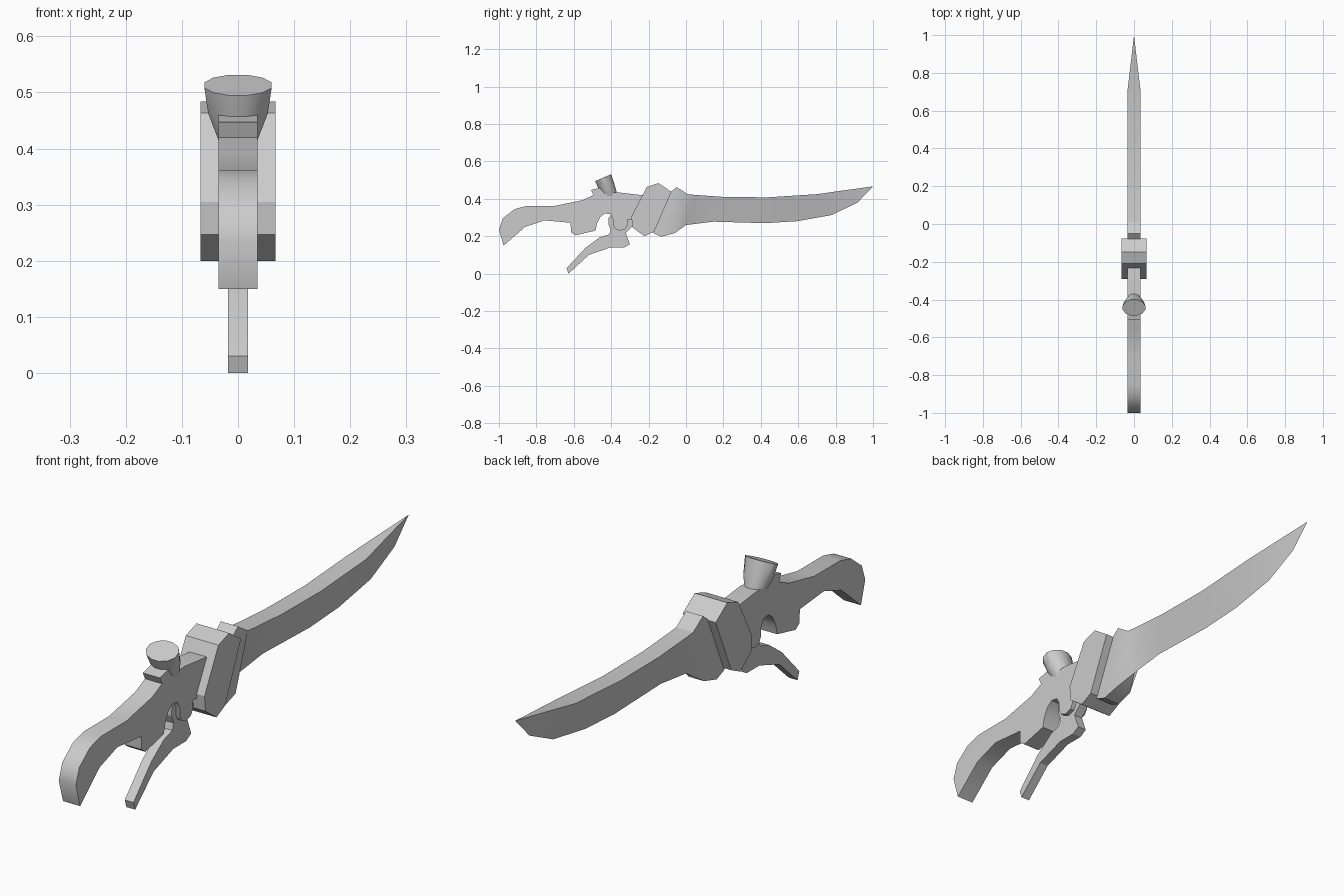
import bpy, bmesh
from math import cos, sin, pi, radians

cube = bpy.data.objects.get("Cube")
if cube:
    bpy.data.objects.remove(cube, do_unlink=True)

GREY = (0.6, 0.6, 0.6, 1.0)
metal = bpy.data.materials.new("plain_grey")
metal.use_nodes = True
metal.diffuse_color = GREY
metal.node_tree.nodes["Principled BSDF"].inputs["Base Color"].default_value = GREY


def finish(name, bm, angle=35):
    bmesh.ops.remove_doubles(bm, verts=bm.verts, dist=0.0001)
    bmesh.ops.recalc_face_normals(bm, faces=bm.faces)
    mesh = bpy.data.meshes.new(name)
    bm.to_mesh(mesh)
    bm.free()
    mesh.materials.append(metal)
    obj = bpy.data.objects.new(name, mesh)
    bpy.context.collection.objects.link(obj)
    bpy.ops.object.select_all(action="DESELECT")
    obj.select_set(True)
    bpy.context.view_layer.objects.active = obj
    bpy.ops.object.shade_smooth_by_angle(angle=radians(angle))
    return obj


def slab(name, outline, half, angle=35):
    """Extrude a (y, z) side outline to both sides of the centre plane."""
    bm = bmesh.new()
    face = bm.faces.new([bm.verts.new((-half, y, z)) for y, z in outline])
    new = bmesh.ops.extrude_face_region(bm, geom=[face])["geom"]
    verts = [g for g in new if isinstance(g, bmesh.types.BMVert)]
    bmesh.ops.translate(bm, verts=verts, vec=(2 * half, 0, 0))
    bmesh.ops.triangulate(bm, faces=[f for f in bm.faces if len(f.verts) > 4])
    return finish(name, bm, angle)


def loft(name, rings, angle=35):
    """Skin a list of equal-length rings and cap both ends."""
    bm = bmesh.new()
    loops = [[bm.verts.new(p) for p in ring] for ring in rings]
    for a, b in zip(loops, loops[1:]):
        for i in range(len(a)):
            j = (i + 1) % len(a)
            bm.faces.new((a[i], a[j], b[j], b[i]))
    bm.faces.new(loops[0])
    bm.faces.new(loops[-1])
    return finish(name, bm, angle)


# Curved grip, finger notch and the lobe held by the trigger
slab("grip", [
    (-0.975, 0.15), (-0.86, 0.25), (-0.757, 0.285), (-0.617, 0.272),
    (-0.615, 0.222), (-0.592, 0.205), (-0.484, 0.23), (-0.477, 0.265),
    (-0.458, 0.303), (-0.433, 0.322), (-0.405, 0.318), (-0.39, 0.29),
    (-0.39, 0.26), (-0.38, 0.24), (-0.355, 0.23), (-0.325, 0.238),
    (-0.313, 0.26), (-0.313, 0.29), (-0.2, 0.29), (-0.18, 0.415),
    (-0.238, 0.42), (-0.366, 0.435), (-0.495, 0.42), (-0.553, 0.393),
    (-0.703, 0.362), (-0.853, 0.362), (-0.917, 0.345), (-0.98, 0.295),
    (-1.0, 0.235)], 0.035)

# Trigger with an open hook at its top
slab("trigger", [
    (-0.628, 0.0), (-0.52, 0.1), (-0.404, 0.14), (-0.33, 0.14),
    (-0.30, 0.157), (-0.322, 0.217), (-0.285, 0.255), (-0.285, 0.295),
    (-0.313, 0.295), (-0.315, 0.26), (-0.327, 0.24), (-0.355, 0.232),
    (-0.38, 0.242), (-0.388, 0.262), (-0.388, 0.29), (-0.40, 0.315),
    (-0.413, 0.3), (-0.415, 0.265), (-0.403, 0.235), (-0.41, 0.21),
    (-0.46, 0.195), (-0.535, 0.14), (-0.638, 0.03)], 0.018, 20)

# Broad faceted guard block
slab("guard", [
    (-0.286, 0.247), (-0.222, 0.2), (-0.17, 0.225), (-0.078, 0.437),
    (-0.147, 0.484), (-0.21, 0.463), (-0.292, 0.305)], 0.067, 15)

# Blade: top y, top z, bottom y, bottom z, half width at top and at bottom
stations = [
    (-0.12, 0.41, -0.2, 0.24, 0.035, 0.035),
    (-0.078, 0.44, -0.17, 0.214, 0.035, 0.035),
    (-0.05, 0.463, -0.13, 0.198, 0.035, 0.035),
    (0.008, 0.425, -0.06, 0.217, 0.035, 0.032),
    (0.05, 0.421, 0.0, 0.26, 0.035, 0.0),
    (0.206, 0.41, 0.147, 0.278, 0.035, 0.0),
    (0.436, 0.408, 0.42, 0.27, 0.035, 0.0),
    (0.7, 0.425, 0.59, 0.28, 0.035, 0.0),
    (0.82, 0.442, 0.778, 0.313, 0.021, 0.0),
    (0.93, 0.457, 0.917, 0.38, 0.008, 0.0),
    (1.0, 0.467, 0.998, 0.464, 0.0, 0.0)]
bm = bmesh.new()
rings = []
for ty, tz, by, bz, tw, bw in stations:
    rings.append([bm.verts.new(p) for p in (
        (-tw, ty, tz), (tw, ty, tz), (bw, by, bz), (-bw, by, bz))])
for a, b in zip(rings, rings[1:]):
    for i in range(4):
        j = (i + 1) % 4
        bm.faces.new((a[i], a[j], b[j], b[i]))
bm.faces.new(rings[0])
bmesh.ops.remove_doubles(bm, verts=bm.verts, dist=0.0001)
bmesh.ops.dissolve_degenerate(bm, edges=bm.edges, dist=0.0001)
finish("blade", bm, 25)


# Flared hammer leaning towards the front
def oval(y, z, rx, ry, rz, sides=12):
    points = []
    for i in range(sides):
        a = 2 * pi * (i + 0.5) / sides
        points.append((rx * cos(a), y + ry * sin(a), z + rz * sin(a)))
    return points


loft("hammer", [
    oval(-0.407, 0.415, 0.036, 0.044, 0.0),
    oval(-0.425, 0.465, 0.055, 0.045, 0.01),
    oval(-0.443, 0.513, 0.062, 0.044, 0.019)])

# Small spur under the hammer
slab("hammer_spur", [
    (-0.508, 0.447), (-0.492, 0.415), (-0.40, 0.42), (-0.40, 0.475)], 0.035, 15)
